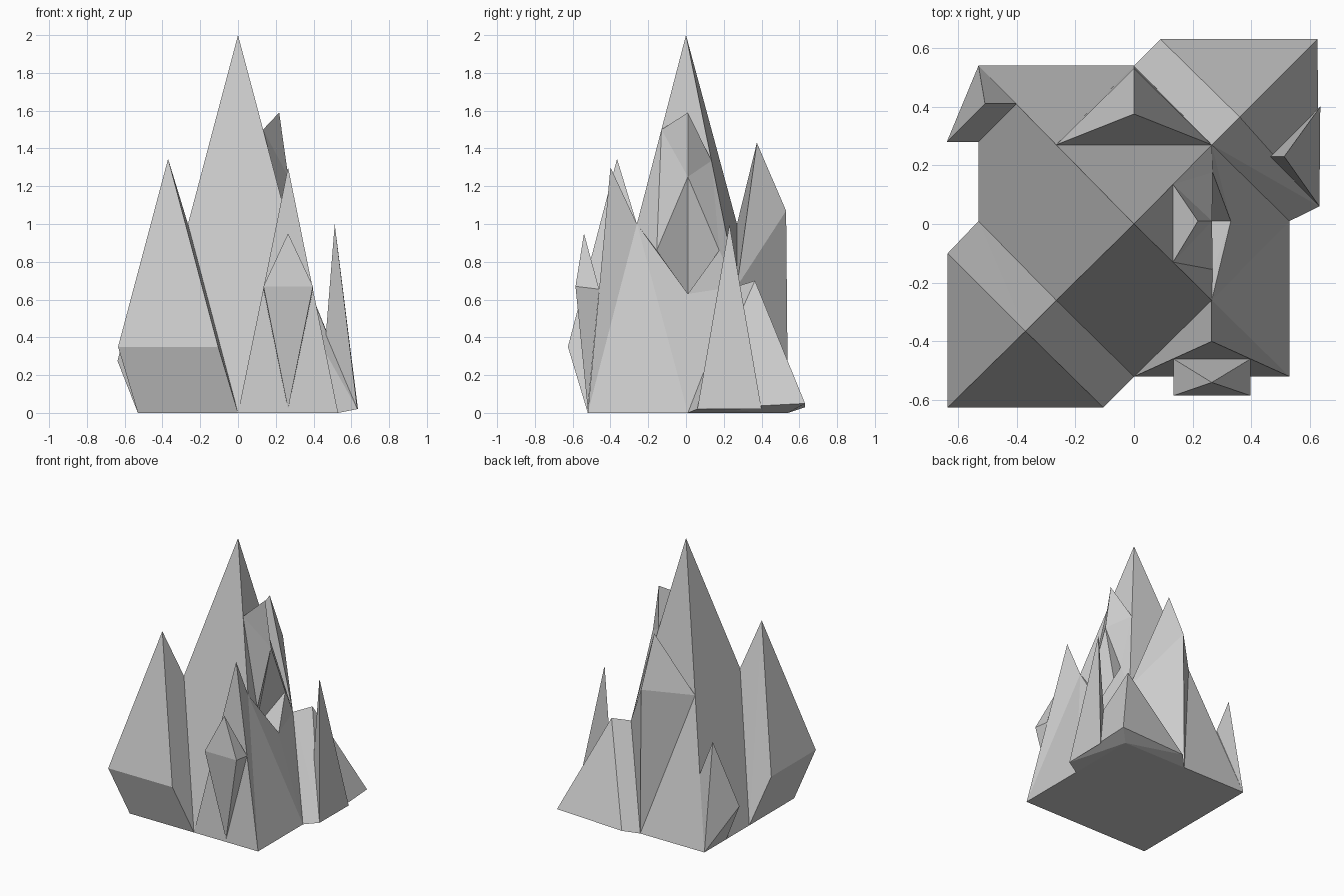
import bpy, bmesh

cube = bpy.data.objects.get("Cube")
if cube:
    bpy.data.objects.remove(cube, do_unlink=True)

stone = bpy.data.materials.new("grey stone")
stone.use_nodes = True
grey = (0.6, 0.6, 0.6, 1)
stone.diffuse_color = grey
bsdf = next(n for n in stone.node_tree.nodes if n.type == 'BSDF_PRINCIPLED')
bsdf.inputs["Base Color"].default_value = grey
bsdf.inputs["Roughness"].default_value = 0.9

# Landmarks shared between the main mountain and its outcrops
P = dict(
    apex=(0, 0, 2),
    front_left=(-.53, -.52, 0), front_right=(.53, -.52, 0),
    back_right=(.53, .54, 0), back_left=(-.53, .54, 0),
    front=(0, -.52, 0), right=(.53, .01, 0), back=(0, .54, 0), left=(-.53, .01, 0),
    ridge_fl=(-.265, -.26, 1), ridge_fr=(.265, -.26, 1),
    ridge_br=(.265, .27, .67), ridge_bl=(-.265, .27, 1),
    high_fr=(.133, -.13, 1.5), high_br=(.133, .135, 1.335),
    crag=(.218, .01, 1.59), brow=(.266, .01, 1.25),
    lip_f=(.268, -.155, .86), lip_b=(.268, .176, .86),
    sill=(.33, .01, .63), hollow=(.14, .01, .62),
)


def finish(name, bm):
    bmesh.ops.recalc_face_normals(bm, faces=bm.faces)
    mesh = bpy.data.meshes.new(name)
    bm.to_mesh(mesh)
    bm.free()
    mesh.materials.append(stone)
    obj = bpy.data.objects.new(name, mesh)
    bpy.context.collection.objects.link(obj)


def shell(name, faces):
    """Flat-faced solid from faces that list landmark names."""
    bm = bmesh.new()
    verts = {}
    for face in faces:
        keys = face.split()
        for k in keys:
            if k not in verts:
                verts[k] = bm.verts.new(P[k])
        bm.faces.new([verts[k] for k in keys])
    finish(name, bm)


def rock(name, landmarks, points):
    """Convex rock around landmarks and its own corner points."""
    bm = bmesh.new()
    for co in [P[k] for k in landmarks.split()] + points:
        bm.verts.new(co)
    res = bmesh.ops.convex_hull(bm, input=bm.verts)
    loose = {g for key in ("geom_interior", "geom_unused") for g in res[key]
             if isinstance(g, bmesh.types.BMVert)}
    bmesh.ops.delete(bm, geom=list(loose), context='VERTS')
    bmesh.ops.dissolve_limit(bm, angle_limit=0.01, verts=bm.verts, edges=bm.edges)
    finish(name, bm)


# Main mountain with an overhanging crag and hollow on its right side
shell("mountain", [
    "apex ridge_fl high_fr", "high_fr ridge_fl ridge_fr",
    "ridge_fl front ridge_fr", "ridge_fl front_left front",
    "ridge_fr front front_right",
    "apex ridge_bl ridge_fl", "ridge_fl ridge_bl left",
    "ridge_fl left front_left", "ridge_bl back_left left",
    "apex high_br ridge_bl", "high_br ridge_br ridge_bl",
    "ridge_bl ridge_br back", "ridge_bl back back_left",
    "ridge_br right back_right", "ridge_br back_right back",
    "ridge_fr front_right right", "ridge_fr right sill", "sill right ridge_br",
    "apex high_fr high_br", "high_fr crag high_br",
    "high_fr brow crag", "high_fr lip_f brow", "crag brow high_br",
    "high_br brow lip_b", "high_fr ridge_fr lip_f", "high_br lip_b ridge_br",
    "ridge_fr sill lip_f", "ridge_br lip_b sill",
    "brow lip_f hollow", "brow hollow lip_b",
    "lip_f sill hollow", "sill lip_b hollow",
    "front_left left back_left back back_right right front_right front",
])

# Corner peaks: the mountain's corners pushed outwards
rock("front_left_peak", "front_left front left ridge_fl",
     [(-.37, -.365, 1.345), (-.635, -.625, .35), (-.105, -.625, .35), (-.635, -.1, .35)])
rock("back_right_peak", "back_right back right ridge_br",
     [(.36, .365, .7), (.625, .63, .05), (.632, .06, .02), (.09, .63, .03)])
rock("back_left_outcrop", "back_left",
     [(-.4, .41, .5), (-.508, .41, .77), (-.638, .28, .275), (-.53, .28, 0)])

# Spires on the faces
rock("front_spire", "front front_right ridge_fr", [(.265, -.4, 1.3)])
rock("front_shard", "",
     [(.265, -.54, .95), (.265, -.52, .02)]
     + [(x, y, z) for x in (.135, .397) for y, z in ((-.46, .655), (-.585, .67))])
rock("back_spire", "ridge_bl ridge_br back", [(0, .375, 1.43), (0, .53, 1.07)])
rock("right_spike", "",
     [(.512, .23, 1), (.632, .06, .02), (.635, .4, .02), (.464, .23, .4)])
